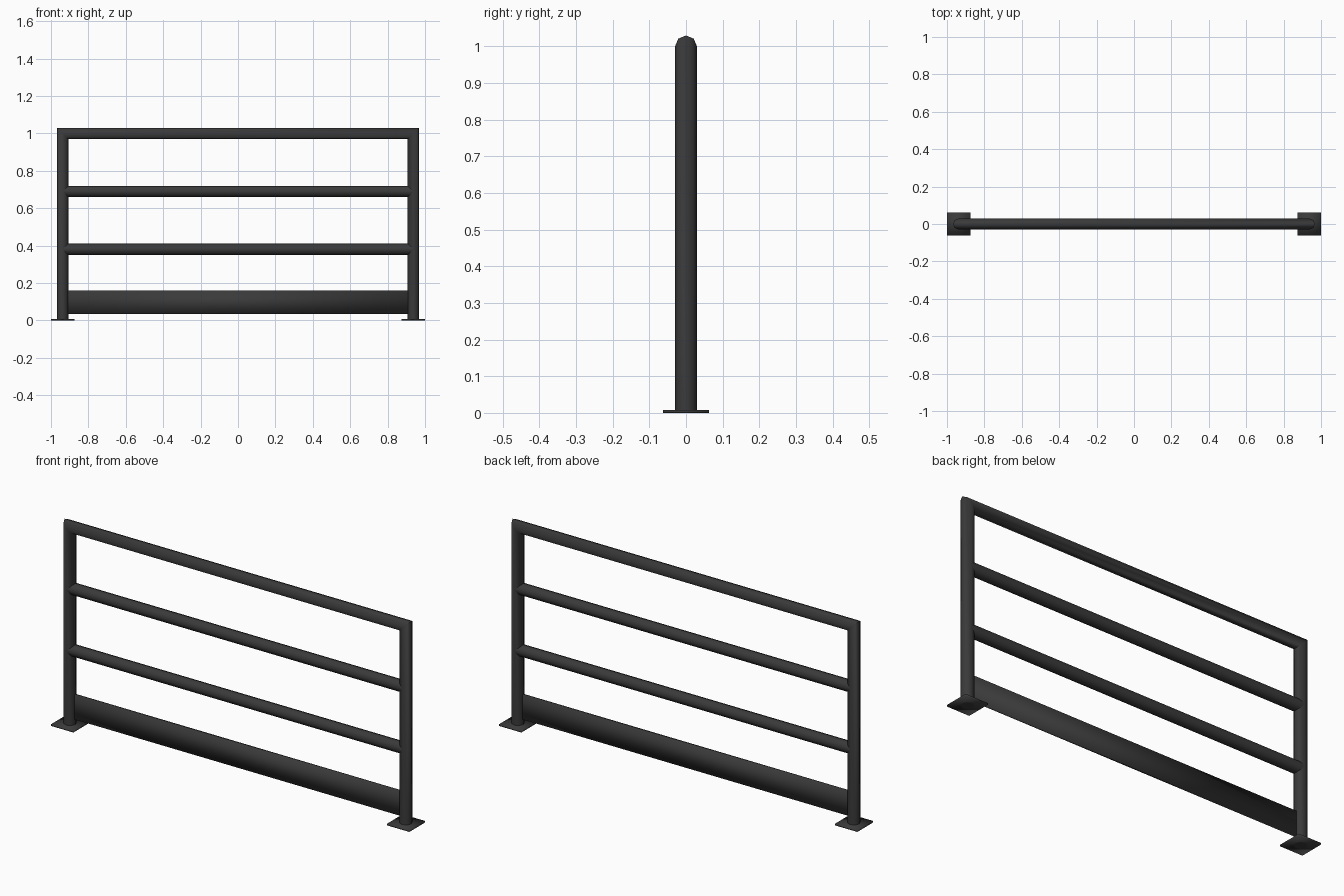
import bpy, bmesh, math
from mathutils import Matrix

cube = bpy.data.objects.get("Cube")
if cube:
    bpy.data.objects.remove(cube, do_unlink=True)

POST_X, RAIL_Z, RADIUS, SIDES = 0.9375, 1.0, 0.03, 8
PLATE, PLATE_H = 0.125, 0.008

steel = bpy.data.materials.new("dark_steel")
steel.use_nodes = True
colour = (0.042, 0.042, 0.042, 1)
steel.diffuse_color = colour
steel.node_tree.nodes["Principled BSDF"].inputs["Base Color"].default_value = colour


def add_object(name, bm, smooth_angle=None):
    bmesh.ops.recalc_face_normals(bm, faces=bm.faces)
    mesh = bpy.data.meshes.new(name)
    bm.to_mesh(mesh)
    bm.free()
    mesh.materials.append(steel)
    obj = bpy.data.objects.new(name, mesh)
    bpy.context.collection.objects.link(obj)
    if smooth_angle:
        bpy.ops.object.select_all(action="DESELECT")
        obj.select_set(True)
        bpy.context.view_layer.objects.active = obj
        bpy.ops.object.shade_smooth_by_angle(angle=math.radians(smooth_angle))
    return obj


def box(name, size, centre):
    bm = bmesh.new()
    bmesh.ops.create_cube(bm, size=1, matrix=Matrix.Translation(centre) @ Matrix.Diagonal((*size, 1)))
    return add_object(name, bm, 100)


def tube(name, rings):
    bm = bmesh.new()
    loops = [[bm.verts.new(p) for p in ring] for ring in rings]
    for a, b in zip(loops, loops[1:]):
        for i in range(SIDES):
            j = (i + 1) % SIDES
            bm.faces.new((a[i], a[j], b[j], b[i]))
    bm.faces.new(loops[0])
    bm.faces.new(loops[-1])
    return add_object(name, bm, 60)


# Octagonal pipe section with corners on its axes
section = [(RADIUS * math.cos(i * math.tau / SIDES), RADIUS * math.sin(i * math.tau / SIDES))
           for i in range(SIDES)]

# Posts and top rail as one mitred pipe; u is the outward offset
path = [(-1, False), (-1, True), (1, True), (1, False)]
tube("outer_frame", [[(side * (POST_X + u), v, RAIL_Z + u if top else 0) for u, v in section]
                     for side, top in path])

# Middle rails
for name, z in (("upper_middle_rail", 0.69), ("lower_middle_rail", 0.38)):
    tube(name, [[(x, v, z + u) for u, v in section] for x in (-POST_X, POST_X)])

# Toe board between the posts
box("toe_board", (2 * POST_X - RADIUS, 0.01, 0.125), (0, 0, 0.0975))

# Base plates
for name, side in (("left_base_plate", 1), ("right_base_plate", -1)):
    box(name, (PLATE, PLATE, PLATE_H), (side * POST_X, 0, PLATE_H / 2))
